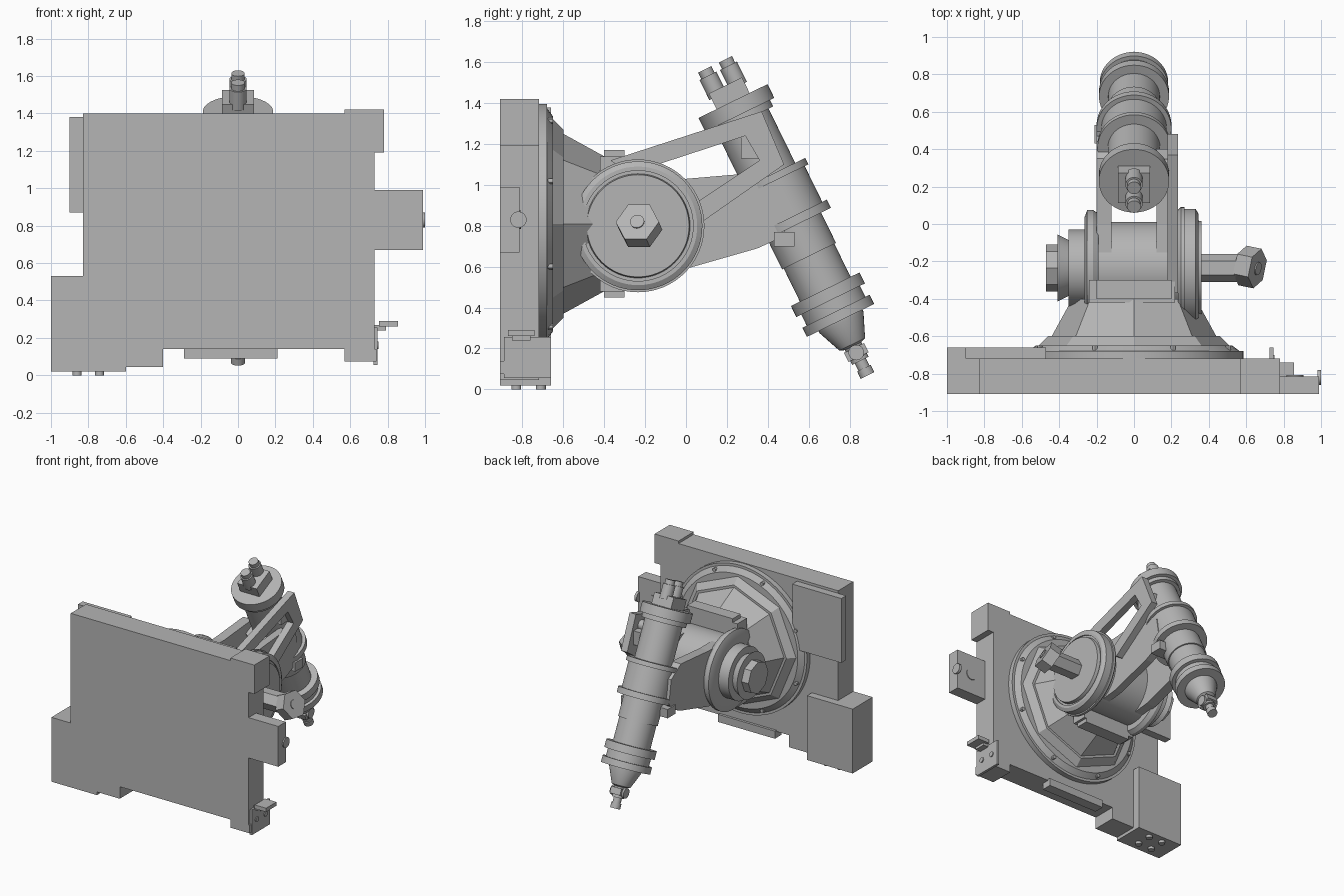
import bpy, bmesh, math
from mathutils import Vector, Matrix

cube = bpy.data.objects.get("Cube")
if cube:
    bpy.data.objects.remove(cube)

grey = bpy.data.materials.new("machine_grey")
grey.use_nodes = True
tone = (0.46, 0.46, 0.46, 1)
grey.diffuse_color = tone
grey.node_tree.nodes["Principled BSDF"].inputs["Base Color"].default_value = tone


def finish(name, bm, smooth=True):
    bmesh.ops.recalc_face_normals(bm, faces=bm.faces)
    me = bpy.data.meshes.new(name)
    bm.to_mesh(me)
    bm.free()
    me.materials.append(grey)
    if smooth:
        me.shade_smooth()
        me.set_sharp_from_angle(angle=math.radians(30))
    ob = bpy.data.objects.new(name, me)
    bpy.context.collection.objects.link(ob)
    return ob


def frame_matrix(origin, axis):
    rot = Vector(axis).to_track_quat('Z', 'Y').to_matrix().to_4x4()
    return Matrix.Translation(origin) @ rot


def box(name, x, y, z, matrix=Matrix()):
    bm = bmesh.new()
    size = Matrix.Diagonal((x[1] - x[0], y[1] - y[0], z[1] - z[0], 1))
    mid = Matrix.Translation((sum(x) / 2, sum(y) / 2, sum(z) / 2))
    bmesh.ops.create_cube(bm, size=1, matrix=matrix @ mid @ size)
    return finish(name, bm, False)


def lathe(name, origin, axis, profile, sides=48):
    """Turn (distance along axis, radius) pairs into a capped solid."""
    bm = bmesh.new()
    m = frame_matrix(origin, axis)
    rings = []
    for t, r in profile:
        angles = [2 * math.pi * i / sides for i in range(sides)]
        rings.append([bm.verts.new(m @ Vector((r * math.cos(a), r * math.sin(a), t)))
                      for a in angles])
    for a, b in zip(rings, rings[1:]):
        for i in range(sides):
            j = (i + 1) % sides
            bm.faces.new((a[i], a[j], b[j], b[i]))
    bm.faces.new(rings[0])
    bm.faces.new(rings[-1])
    return finish(name, bm, sides > 8)


def steps(*parts):
    """Stepped profile from (start, end, radius) cylinders."""
    return [p for a, b, r in parts for p in ((a, r), (b, r))]


def side_plate(name, outer, x0, x1, window=None):
    """Flat plate with a (y, z) outline, optionally with a matching window."""
    bm = bmesh.new()
    loops = [[[bm.verts.new((x, y, z)) for y, z in pts] for x in (x0, x1)]
             for pts in ([outer, window] if window else [outer])]
    n = len(outer)
    for near, far in loops:
        for i in range(n):
            j = (i + 1) % n
            bm.faces.new((near[i], near[j], far[j], far[i]))
    for k in (0, 1):
        if window:
            o, w = loops[0][k], loops[1][k]
            for i in range(n):
                j = (i + 1) % n
                bm.faces.new((o[i], o[j], w[j], w[i]))
        else:
            bm.faces.new(loops[0][k])
    return finish(name, bm, False)


# Base plate and the blocks around its rim
FRONT, BACK = -0.91, -0.72
box("base_plate", (-0.83, 0.73), (FRONT, BACK), (0.14, 1.40))
box("top_corner_block", (0.57, 0.78), (FRONT, BACK), (1.19, 1.42))
box("side_block", (0.73, 0.99), (FRONT, -0.815), (0.67, 0.99))
lathe("side_block_button", (0.98, -0.82, 0.83), (1, 0, 0), steps((0, 0.02, 0.04)), 24)
lathe("side_block_eye", (0.86, -0.82, 0.83), (0, 1, 0), steps((0, 0.012, 0.045)), 24)
box("lower_corner_box", (-1.0, -0.60), (FRONT, -0.66), (0.02, 0.53))
box("lower_step_block", (-0.60, -0.40), (FRONT, BACK), (0.045, 0.14))
box("back_panel", (-0.90, -0.47), (BACK, -0.66), (0.87, 1.38))
box("bottom_strip", (-0.29, 0.21), (-0.78, -0.70), (0.09, 0.15))
for x in (-0.86, -0.74):
    for y in (-0.83, -0.71):
        lathe("box_foot", (x, y, 0.0), (0, 0, 1), steps((0, 0.03, 0.024)), 16)

# Lower bracket
box("bracket_foot", (0.57, 0.74), (FRONT, BACK), (0.075, 0.14))
box("bracket_plate", (0.725, 0.745), (-0.89, -0.66), (0.055, 0.255))
box("bracket_tab", (0.755, 0.855), (-0.87, -0.74), (0.26, 0.29))
box("bracket_tab_link", (0.73, 0.79), (-0.85, -0.76), (0.24, 0.27))
for y in (-0.83, -0.72):
    lathe("bracket_bolt", (0.74, y, 0.16), (1, 0, 0), steps((0, 0.012, 0.02)), 16)

# Round flange and eight-sided pedestal
HUB_Z = 0.81
lathe("round_flange", (0, 0, HUB_Z), (0, 1, 0),
      [(-0.73, 0.585), (-0.68, 0.585), (-0.68, 0.565), (-0.65, 0.525)], 64)
for i in range(8):
    a = math.radians(22.5 + 45 * i)
    lathe("flange_bolt", (0.545 * math.cos(a), -0.68, HUB_Z + 0.545 * math.sin(a)),
          (0, 1, 0), steps((0, 0.03, 0.014)), 12)
lathe("pedestal", (0, 0, HUB_Z), (0, 1, 0),
      [(-0.66, 0.52), (-0.60, 0.46), (-0.60, 0.44), (-0.40, 0.33)], 8)
box("pedestal_saddle", (-0.24, 0.22), (-0.42, -0.30), (0.48, 1.14))
for low, high in ((1.13, 1.17), (0.45, 0.49)):
    box("saddle_lip", (-0.20, 0.20), (-0.40, -0.30), (low, high))

# Shoulder joint across x
SHOULDER = (0, -0.235, 0.80)
lathe("shoulder_drum", SHOULDER, (1, 0, 0), steps((-0.21, 0.24, 0.245)), 64)
lathe("shoulder_disc", SHOULDER, (1, 0, 0),
      [(0.235, 0.31), (0.25, 0.325), (0.27, 0.325), (0.27, 0.315), (0.33, 0.315),
       (0.345, 0.29), (0.345, 0.27), (0.335, 0.27), (0.335, 0.255), (0.36, 0.25)], 64)
lathe("shoulder_cap", SHOULDER, (-1, 0, 0),
      [(0.19, 0.29), (0.22, 0.31), (0.25, 0.31), (0.265, 0.27), (0.265, 0.205),
       (0.35, 0.205), (0.35, 0.15), (0.41, 0.18), (0.41, 0.125)], 64)
lathe("cap_nut", SHOULDER, (-1, 0, 0), steps((0.40, 0.47, 0.125)), 8)
lathe("crank_shaft", SHOULDER, (1, 0, 0), steps((0.35, 0.61, 0.075)), 6)
nut_axis = Vector((0.87, -0.18, 0.42)).normalized()
nut_mid = Vector((0.62, -0.23, 0.80))
lathe("crank_head", nut_mid, nut_axis, steps((-0.045, 0.045, 0.108)), 6)
lathe("crank_head_plug", nut_mid, nut_axis, steps((0.04, 0.052, 0.035)), 20)

# Arm plates between shoulder and forearm
side_plate("arm_frame", [(-0.37, 1.12), (0.37, 1.36), (0.48, 1.10), (0.08, 0.82)],
           0.18, 0.235, [(-0.20, 1.08), (0.29, 1.24), (0.36, 1.12), (0.03, 0.90)])
lower_arm = [(-0.2, 1.03), (0, 1.03), (0.35, 1.06), (0.47, 0.98), (0.50, 0.80),
             (0.46, 0.74), (0.35, 0.69), (0, 0.59), (-0.2, 0.57)]
side_plate("lower_arm_left_plate", lower_arm, 0.12, 0.18)
side_plate("lower_arm_right_plate", lower_arm, -0.20, -0.12)
box("frame_end_pad", (0.10, 0.19), (0.27, 0.40), (1.13, 1.24))
box("lower_arm_clamp", (-0.21, 0.20), (0.43, 0.53), (0.70, 0.77))

# Slanted forearm
AXIS = Vector((0, 0.44, -0.898)).normalized()
TOP = Vector((0, 0.25, 1.37))
lathe("forearm_body", TOP, AXIS, steps(
    (-0.045, 0.03, 0.188), (0.03, 0.065, 0.165), (0.065, 0.36, 0.14),
    (0.36, 0.395, 0.195), (0.395, 0.59, 0.175), (0.59, 0.635, 0.20),
    (0.635, 0.80, 0.147), (0.80, 0.98, 0.138), (0.98, 1.04, 0.187),
    (1.04, 1.10, 0.16), (1.10, 1.15, 0.183)), 64)
lathe("forearm_nose", TOP, AXIS,
      [(1.14, 0.12), (1.16, 0.12), (1.28, 0.07), (1.29, 0.045), (1.37, 0.045),
       (1.37, 0.03), (1.41, 0.03), (1.41, 0.037), (1.45, 0.037)], 32)

# Fittings at both ends of the forearm
m = frame_matrix(TOP, AXIS)
box("top_terminal_block", (-0.085, 0.085), (-0.09, 0.09), (-0.13, -0.04), m)
for side in (-1, 1):
    post = m @ Vector((0, side * 0.056, 0))
    lathe("top_post", post, -AXIS,
          steps((0.10, 0.21, 0.046), (0.21, 0.245, 0.036)), 24)
box("nose_block", (-0.045, 0.045), (-0.055, 0.055), (1.30, 1.35), m)
lathe("nose_cross_pin", m @ Vector((0, 0, 1.325)), (1, 0, 0),
      steps((-0.06, 0.06, 0.038)), 24)
lathe("upper_side_bolt", m @ Vector((0, 0, 0.13)), (1, 0, 0),
      steps((0.12, 0.18, 0.04)), 20)
